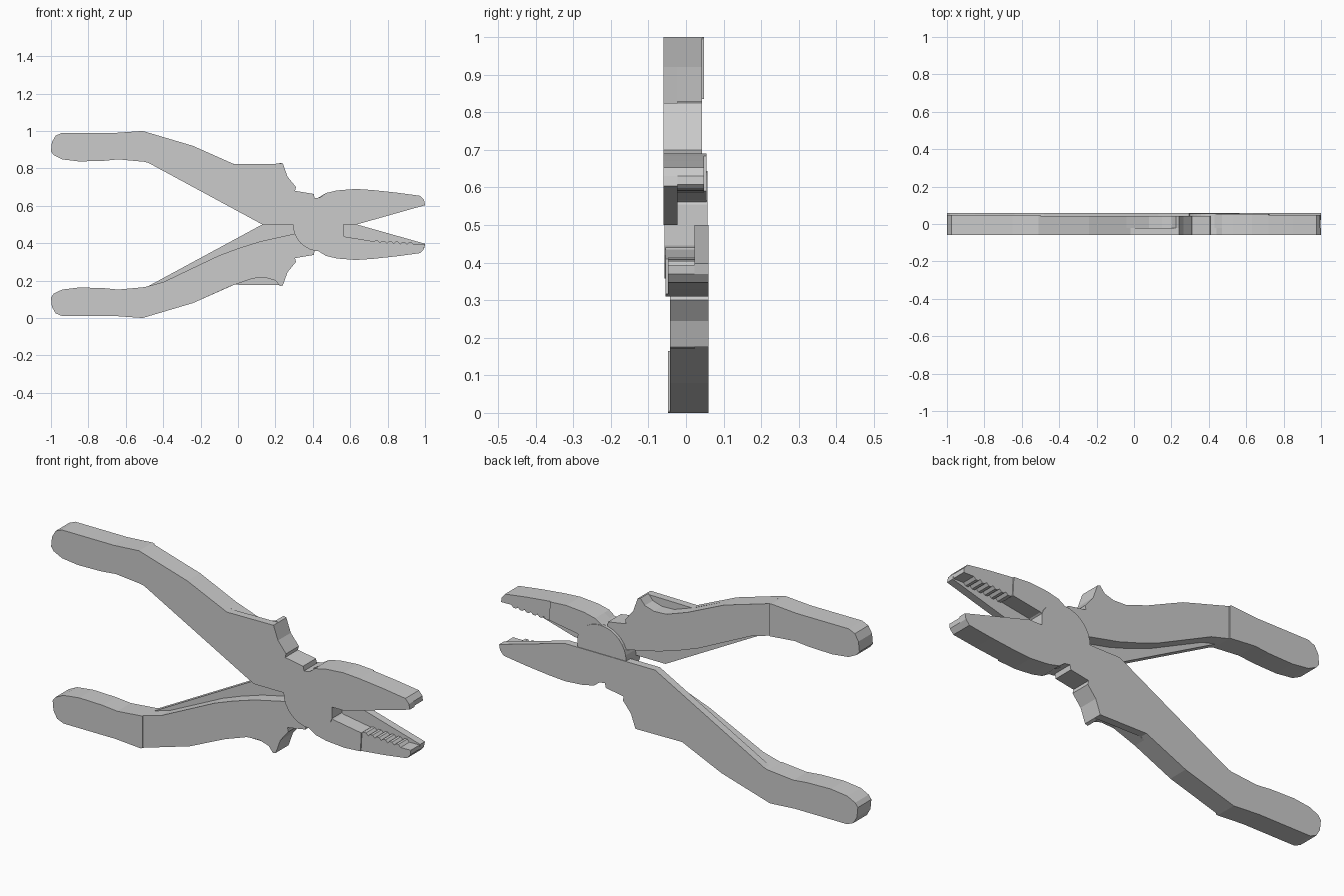
import bpy, bmesh, math


def prism(name, pts, y0, y1, flip=False):
    """Extrude an x-z outline through y; flip turns it half a turn about the long axis."""
    bm = bmesh.new()
    if flip:
        pts = [(x, 1 - z) for x, z in pts]
        y0, y1 = -y1, -y0
    face = bm.faces.new([bm.verts.new((x, y0, z)) for x, z in pts])
    ext = bmesh.ops.extrude_face_region(bm, geom=[face])
    for v in ext["geom"]:
        if isinstance(v, bmesh.types.BMVert):
            v.co.y = y1
    bmesh.ops.recalc_face_normals(bm, faces=bm.faces)
    mesh = bpy.data.meshes.new(name)
    bm.to_mesh(mesh)
    bm.free()
    obj = bpy.data.objects.new(name, mesh)
    bpy.context.collection.objects.link(obj)
    return obj


# Outlines of the lower side
butt_top = [(-0.5, 0.165), (-0.64, 0.152), (-0.72, 0.16), (-0.85, 0.163), (-0.94, 0.152),
            (-0.985, 0.13), (-1, 0.11), (-0.995, 0.06), (-0.975, 0.025), (-0.94, 0.01)]
butt_low = [(-0.65, 0.01), (-0.51, 0.0)]
guard = [(0.24, 0.175), (0.265, 0.245), (0.31, 0.3), (0.305, 0.32),
         (0.405, 0.337), (0.41, 0.36), (0.44, 0.355)]
jaw_low = [(0.47, 0.332), (0.53, 0.318), (0.63, 0.31), (0.72, 0.316)]
jaw_tip = [(0.85, 0.33), (0.975, 0.347), (0.995, 0.37)]

# Full side plate with inner web and straight-edged jaw
plate = (butt_top + butt_low + [(-0.24, 0.08), (-0.02, 0.178), (0.235, 0.175)] + guard
         + jaw_low + jaw_tip + [(1, 0.397), (0.635, 0.5), (0.13, 0.5), (-0.48, 0.17)])

# Stepped grip layer with the concave finger guard
neck = [(-0.5, 0.165), (-0.5, 0.003), (-0.24, 0.08), (-0.04, 0.17), (0.08, 0.212),
        (0.15, 0.215), (0.2, 0.2), (0.225, 0.17)] + guard + [
        (0.44, 0.5), (0.3, 0.45), (0.12, 0.41), (0, 0.372), (-0.1, 0.335), (-0.4, 0.192)]
butt = butt_top + butt_low + [(-0.5, 0.003)]

# Stepped jaw layer: smooth heel, then a serrated tip
heel = [(0.43, 0.357)] + jaw_low + [(0.725, 0.41), (0.57, 0.435), (0.5, 0.48), (0.43, 0.48)]
teeth = []
for i in range(6):
    x = 0.94 - i * 0.036
    teeth += [(x, 0.392 + i * 0.002), (x - 0.012, 0.404 + i * 0.002),
              (x - 0.026, 0.404 + i * 0.002)]
tip = [(0.72, 0.316)] + jaw_tip + [(0.997, 0.393)] + teeth + [(0.722, 0.408)]

# Two halves, the upper one turned over
for side, flip in (("lower", False), ("upper", True)):
    prism(side + "_plate", plate, 0.022, 0.06, flip)
    prism(side + "_grip_end", butt, -0.048, 0.022, flip)
    prism(side + "_grip_neck", neck, -0.042, 0.022, flip)
    prism(side + "_jaw_heel", heel, -0.054, 0.022, flip)
    prism(side + "_jaw_tip", tip, -0.048, 0.022, flip)

# Round pivot with a flat on the jaw side
disc = [(min(0.565, 0.437 + 0.143 * math.cos(a)), 0.5 + 0.143 * math.sin(a))
        for a in (math.tau * i / 32 for i in range(32))]
prism("pivot_disc", disc, -0.057, 0.057)
